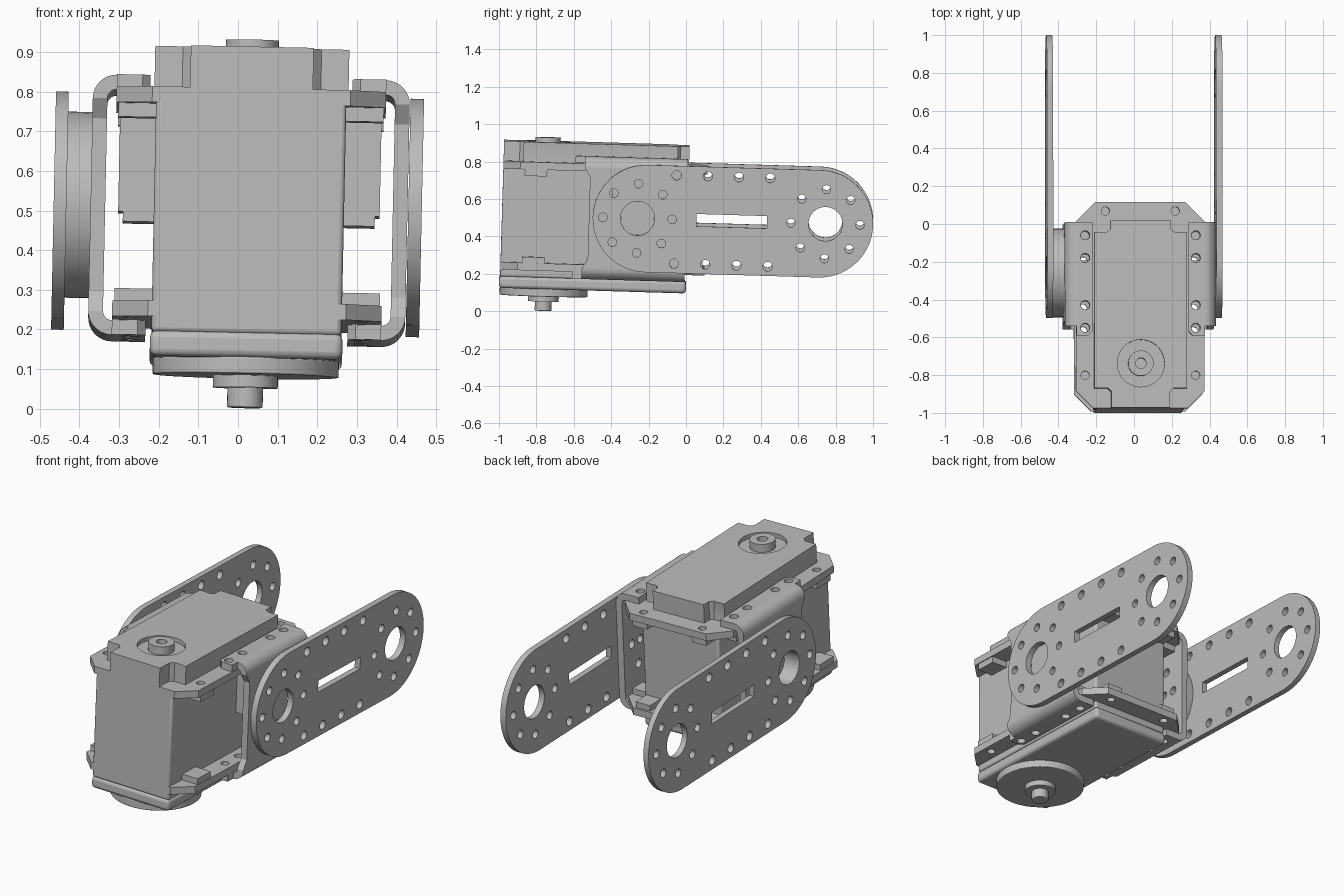
import bpy, bmesh
from math import sin, cos, pi, radians
from mathutils import Matrix, Vector

cube = bpy.data.objects.get("Cube")
if cube:
    bpy.data.objects.remove(cube, do_unlink=True)

grey = bpy.data.materials.new("plain_grey")
grey.use_nodes = True
grey.diffuse_color = (0.5, 0.5, 0.5, 1)
for node in grey.node_tree.nodes:
    if node.type == 'BSDF_PRINCIPLED':
        node.inputs["Base Color"].default_value = (0.5, 0.5, 0.5, 1)
        node.inputs["Roughness"].default_value = 0.6

CX = 0.027            # centre plane of the motor
MID = 0.498           # height of the pivot axis
HUB_Y = -0.75         # output shaft
PIVOT_Y = -0.26
pivot = Vector((0, 0, 0.47))
# the whole assembly leans slightly
TILT = (Matrix.Translation(pivot) @ Matrix.Rotation(0.021, 4, 'Y')
        @ Matrix.Rotation(-0.03, 4, 'X') @ Matrix.Translation(-pivot))
AXES = {
    'z': Matrix.Identity(4),
    'x': Matrix(((0, 0, 1, 0), (1, 0, 0, 0), (0, 1, 0, 0), (0, 0, 0, 1))),
    'y': Matrix.Rotation(pi / 2, 4, 'X'),
}
parts = []


def circle(u, v, r, n=16):
    return [(u + r * cos(2 * pi * i / n), v + r * sin(2 * pi * i / n)) for i in range(n)]


def rect(u0, u1, v0, v1):
    return [(u0, v0), (u1, v0), (u1, v1), (u0, v1)]


def plate(name, loops, lo, hi, axis='z', bevel=0):
    """Extrude an outline, with any holes, between lo and hi along an axis."""
    curve = bpy.data.curves.new(name, 'CURVE')
    curve.dimensions = '2D'
    curve.fill_mode = 'BOTH'
    curve.extrude = (hi - lo) / 2
    for loop in loops:
        spline = curve.splines.new('POLY')
        spline.points.add(len(loop) - 1)
        for point, (u, v) in zip(spline.points, loop):
            point.co = (u, v, 0, 1)
        spline.use_cyclic_u = True
    temp = bpy.data.objects.new(name + "_outline", curve)
    bpy.context.collection.objects.link(temp)
    graph = bpy.context.evaluated_depsgraph_get()
    mesh = bpy.data.meshes.new_from_object(temp.evaluated_get(graph))
    bpy.data.objects.remove(temp, do_unlink=True)
    bpy.data.curves.remove(curve)

    mid = (lo + hi) / 2 * (-1 if axis == 'y' else 1)
    mesh.transform(TILT @ AXES[axis] @ Matrix.Translation((0, 0, mid)))
    bm = bmesh.new()
    bm.from_mesh(mesh)
    bmesh.ops.remove_doubles(bm, verts=bm.verts, dist=1e-5)
    if len(loops) == 1:
        bmesh.ops.dissolve_limit(bm, angle_limit=radians(0.5), verts=bm.verts, edges=bm.edges)
    bmesh.ops.recalc_face_normals(bm, faces=bm.faces)
    bm.to_mesh(mesh)
    bm.free()
    mesh.materials.clear()
    mesh.materials.append(grey)
    obj = bpy.data.objects.new(name, mesh)
    bpy.context.collection.objects.link(obj)
    if bevel:
        mod = obj.modifiers.new("soft_edges", 'BEVEL')
        mod.width = bevel
        mod.segments = 3
        mod.limit_method = 'ANGLE'
        mod.angle_limit = radians(40)
    parts.append(obj)
    return obj


def box(name, x0, x1, y0, y1, z0, z1, bevel=0):
    return plate(name, [rect(x0, x1, y0, y1)], z0, z1, 'z', bevel)


def ring(y, z, r, count, hole):
    return [circle(y + r * cos(2 * pi * i / count), z + r * sin(2 * pi * i / count), hole)
            for i in range(count)]


# motor housing
box("motor_body", CX - 0.24, CX + 0.24, -0.985, 0.0, 0.16, 0.78, 0.012)
box("bottom_cover", CX - 0.243, CX + 0.243, -0.99, 0.01, 0.1, 0.165, 0.018)

# top cover with a notch at each corner and a recess round the hub
half = [(0.155, -0.985), (0.155, -0.9), (0.175, -0.88), (0.245, -0.88),
        (0.245, -0.055), (0.18, -0.055), (0.16, -0.04), (0.16, 0.007)]
outline = [(CX + x, y) for x, y in half] + [(CX - x, y) for x, y in reversed(half)]
cover = plate("top_cover", [outline], 0.77, 0.885, 'z', 0.014)
cutter = plate("hub_cutter", [circle(CX, HUB_Y, 0.125, 40)], 0.862, 0.95)
cut = cover.modifiers.new("hub_recess", 'BOOLEAN')
cut.operation = 'DIFFERENCE'
cut.solver = 'EXACT'
cut.object = cutter
bpy.context.view_layer.update()
recessed = bpy.data.meshes.new_from_object(
    cover.evaluated_get(bpy.context.evaluated_depsgraph_get()))
cover.modifiers.clear()
cover.data = recessed
parts.remove(cutter)
bpy.data.objects.remove(cutter, do_unlink=True)

# rear hub on top, output horn and shaft below
plate("top_hub", [circle(CX, HUB_Y, 0.067, 32), circle(CX, HUB_Y, 0.028, 20)], 0.86, 0.908)
plate("output_horn", [circle(CX, HUB_Y, 0.235, 64)], 0.06, 0.102, 'z', 0.004)
plate("horn_collar", [circle(CX, HUB_Y, 0.082, 40)], 0.03, 0.062)
plate("output_shaft", [circle(CX, HUB_Y, 0.045, 32)], -0.02, 0.032, 'z', 0.004)

# mounting flanges with chamfered corners, screw holes and nut bosses
ARM_HOLES = (-0.56, -0.44, -0.19, -0.07)
edge = [(0.25, -0.985), (0.34, -0.895), (0.34, 0.005), (0.24, 0.106)]
flange = [(CX + x, y) for x, y in edge] + [(CX - x, y) for x, y in reversed(edge)]
holes = []
for s in (1, -1):
    holes += [circle(CX + s * 0.293, y, 0.022) for y in (-0.81,) + ARM_HOLES]
    holes.append(circle(CX + s * 0.185, 0.06, 0.022))
for name, lo, hi, b0, b1 in (("upper", 0.74, 0.78, 0.705, 0.742),
                             ("lower", 0.2, 0.24, 0.238, 0.272)):
    plate(name + "_flange", [flange] + holes, lo, hi)
    for s, side in ((1, "left"), (-1, "right")):
        for y, w in ((-0.81, 0.06), (-0.07, 0.045)):
            xs = sorted((CX + s * 0.235, CX + s * 0.335))
            box(f"{name}_{side}_boss", *xs, y - w, y + w, b0, b1)
        box(f"{name}_{side}_rear_boss", CX + s * 0.185 - 0.045, CX + s * 0.185 + 0.045,
            -0.01, 0.095, b0, b1)

# folded side brackets: two arms, two bends and a drilled wall
BZ0, BZ1, T, R, W = 0.163, 0.82, 0.037, 0.06, 0.40
for s, side in ((1, "left"), (-1, "right")):
    arm = [(0.255, 0.0), (0.255, -0.58), (0.275, -0.6), (W - R, -0.6), (W - R, 0.0)]
    arm_loops = [[(CX + s * x, y) for x, y in arm]]
    arm_loops += [circle(CX + s * 0.293, y, 0.024) for y in ARM_HOLES]
    steps = [pi / 2 * i / 8 for i in range(9)]
    for up, level in ((1, "upper"), (-1, "lower")):
        zc = BZ1 - R if up > 0 else BZ0 + R
        lo, hi = (BZ1 - T, BZ1) if up > 0 else (BZ0, BZ0 + T)
        plate(f"{side}_bracket_{level}_arm", arm_loops, lo, hi)
        bend = [(R * cos(a), R * sin(a)) for a in steps]
        bend += [((R - T) * cos(a), (R - T) * sin(a)) for a in reversed(steps)]
        plate(f"{side}_bracket_{level}_bend",
              [[(CX + s * (W - R + x), zc + up * z) for x, z in bend]], -0.55, 0.0, 'y')
    # front edge of the wall is slightly waisted
    wall = [(0.0, BZ0 + R), (0.0, BZ1 - R), (-0.55, BZ1 - R), (-0.52, BZ1 - 0.11),
            (-0.52, BZ0 + 0.11), (-0.55, BZ0 + R)]
    xs = sorted((CX + s * (W - T), CX + s * W))
    plate(side + "_bracket_wall",
          [wall] + ring(PIVOT_Y, MID, 0.185, 8, 0.024) + ring(PIVOT_Y, MID, 0.11, 4, 0.022),
          *xs, 'x')
    # connector housing on the side of the motor
    xs = sorted((CX + s * 0.235, CX + s * 0.33))
    box(side + "_connector", *xs, -0.4, -0.2, 0.48, 0.72)
    xs = sorted((CX + s * 0.235, CX + s * 0.318))
    box(side + "_connector_foot", *xs, -0.4, -0.2, 0.455, 0.48)

# long link plates with bolt circles, edge holes and a slot
CAP, A, B, N = 0.287, -0.213, 0.713, 28
link = [(B + CAP * cos(a), MID + CAP * sin(a)) for a in (pi * i / N - pi / 2 for i in range(N + 1))]
link += [(A + CAP * cos(a), MID + CAP * sin(a)) for a in (pi * i / N + pi / 2 for i in range(N + 1))]
link_loops = [link, rect(0.055, 0.432, MID - 0.033, MID + 0.033)]
for y in (PIVOT_Y, 0.745):
    link_loops.append(circle(y, MID, 0.091, 40))
    link_loops += ring(y, MID, 0.185, 8, 0.023)
for i in range(4):
    for d in (-0.236, 0.236):
        link_loops.append(circle(-0.058 + 0.167 * i, MID + d, 0.025))
plate("left_link_plate", link_loops, 0.429, 0.463, 'x')
plate("right_link_plate", link_loops, -0.466, -0.434, 'x')

# spacer and pivot between right bracket and link plate
plate("right_spacer", [circle(PIVOT_Y, MID, 0.235, 64), circle(PIVOT_Y, MID, 0.091, 40)],
      -0.435, -0.373, 'x')
plate("right_pivot", [circle(PIVOT_Y, MID, 0.055, 32)], -0.375, -0.41 + 0.06, 'x')

# smooth round surfaces, keep hard edges crisp
bpy.ops.object.select_all(action='DESELECT')
for obj in parts:
    obj.select_set(True)
bpy.context.view_layer.objects.active = parts[0]
bpy.ops.object.shade_smooth_by_angle(angle=radians(30))
